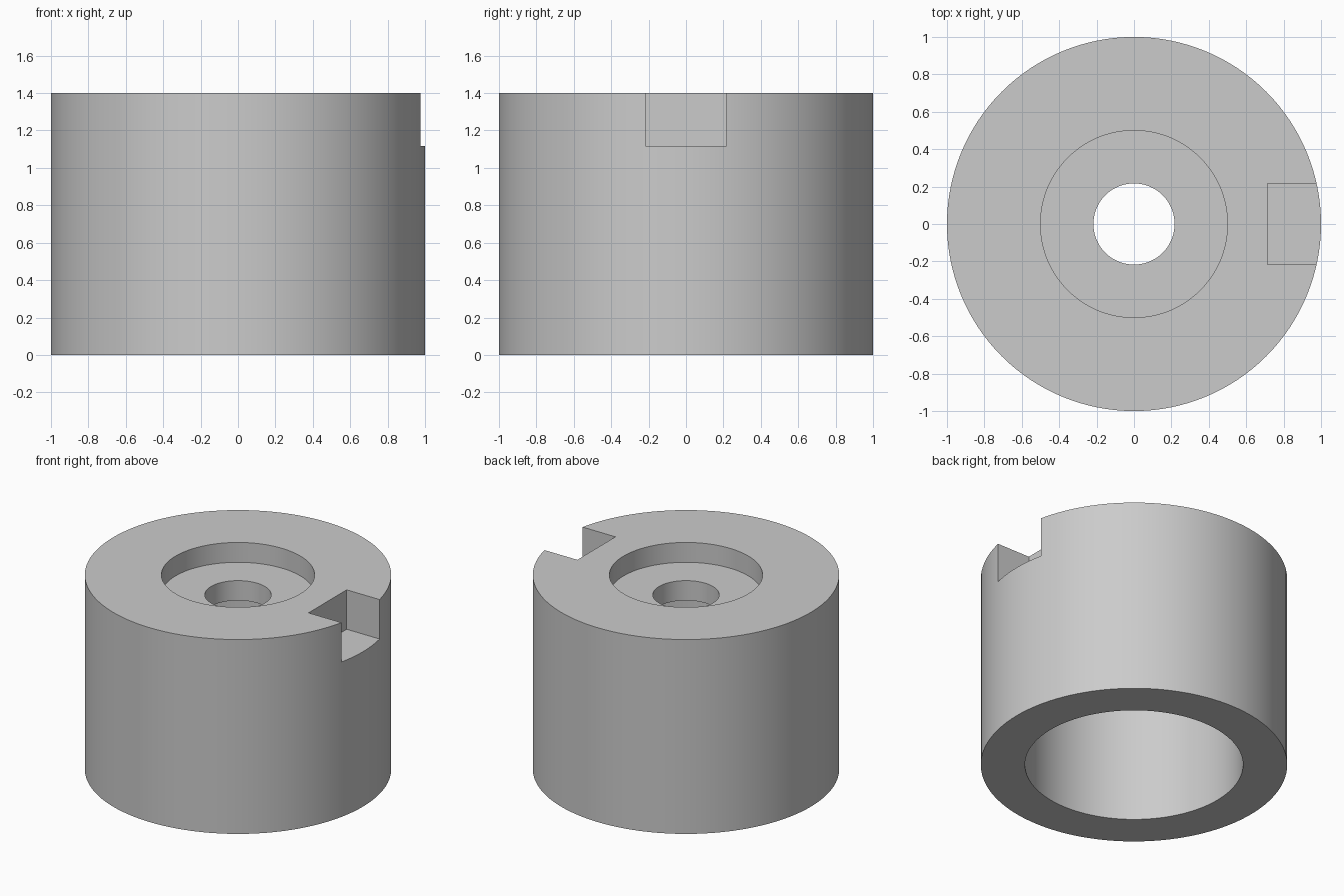
import bpy, bmesh, math

if "Cube" in bpy.data.objects:
    bpy.data.objects.remove(bpy.data.objects["Cube"])

SEGMENTS = 128

grey = bpy.data.materials.new("grey")
grey.diffuse_color = (0.6, 0.6, 0.6, 1)
grey.use_nodes = True
grey.node_tree.nodes["Principled BSDF"].inputs["Base Color"].default_value = grey.diffuse_color

# Closed cross-section (radius, height): outer wall, counterbore, through hole, lower bore
profile = [(1, 0), (1, 1.4), (0.5, 1.4), (0.5, 1.257),
           (0.217, 1.257), (0.217, 1.114), (0.712, 1.114), (0.712, 0)]


def lathe(name, points, segments):
    bm = bmesh.new()
    rings = []
    for i in range(segments):
        a = 2 * math.pi * i / segments
        rings.append([bm.verts.new((r * math.cos(a), r * math.sin(a), z)) for r, z in points])
    n = len(points)
    for i in range(segments):
        a, b = rings[i], rings[(i + 1) % segments]
        for j in range(n):
            k = (j + 1) % n
            bm.faces.new((a[j], b[j], b[k], a[k]))
    bmesh.ops.recalc_face_normals(bm, faces=bm.faces)
    mesh = bpy.data.meshes.new(name)
    bm.to_mesh(mesh)
    bm.free()
    obj = bpy.data.objects.new(name, mesh)
    bpy.context.collection.objects.link(obj)
    obj.data.materials.append(grey)
    return obj


# Stepped hollow cylinder
body = lathe("cylinder_body", profile, SEGMENTS)

# Rectangular notch in the top rim, on the right side
bpy.ops.mesh.primitive_cube_add(size=1, location=(0.714 + 0.25, 0, 1.116 + 0.25))
cutter = bpy.context.object
cutter.name = "notch_cutter"
cutter.scale = (0.5, 0.434, 0.5)
cutter.data.materials.append(grey)
cutter.hide_render = True
cutter.display_type = 'WIRE'

bpy.ops.object.select_all(action='DESELECT')
body.select_set(True)
bpy.context.view_layer.objects.active = body
notch = body.modifiers.new("notch", 'BOOLEAN')
notch.operation = 'DIFFERENCE'
notch.solver = 'EXACT'
notch.object = cutter
bpy.ops.object.modifier_apply(modifier=notch.name)
bpy.data.objects.remove(cutter)

# Smooth round walls with crisp edges
bpy.ops.object.shade_smooth_by_angle(angle=math.radians(30))
